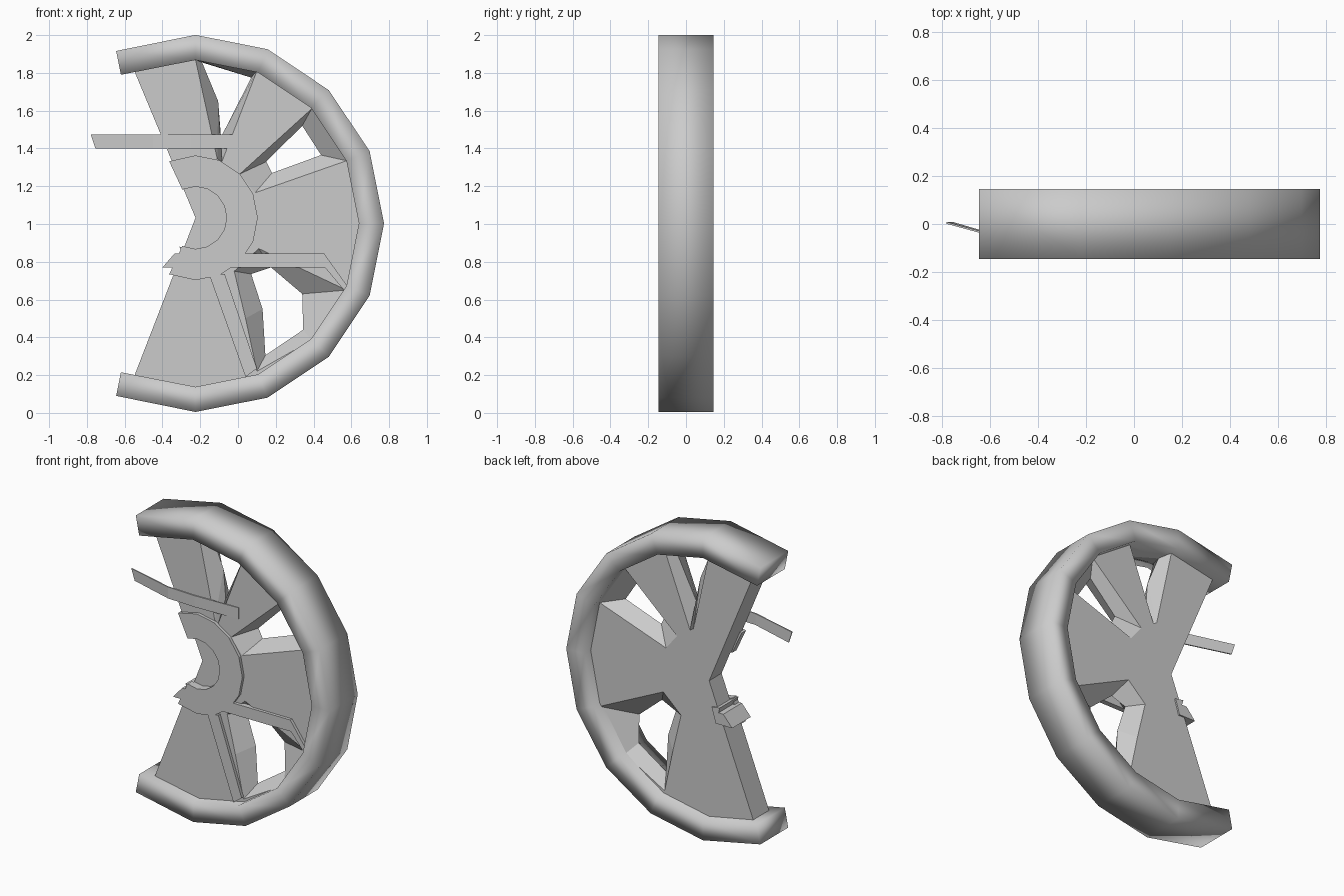
import bpy, bmesh, math

if "Cube" in bpy.data.objects:
    bpy.data.objects.remove(bpy.data.objects["Cube"])

CX = -0.225   # wheel axis x
CZ, HZ = 1.003, 1.033   # rim centre and hub centre heights


def loft(name, loops, smooth=False):
    """Closed solid skinned through equal-length loops of xyz points."""
    bm = bmesh.new()
    rows = [[bm.verts.new(p) for p in lp] for lp in loops]
    n = len(rows[0])
    for a, b in zip(rows, rows[1:]):
        for i in range(n):
            bm.faces.new((a[i], a[(i + 1) % n], b[(i + 1) % n], b[i]))
    bm.faces.new(rows[0])
    bm.faces.new(rows[-1][::-1])
    bmesh.ops.recalc_face_normals(bm, faces=bm.faces[:])
    for f in bm.faces:
        f.smooth = smooth
    me = bpy.data.meshes.new(name)
    bm.to_mesh(me)
    bm.free()
    ob = bpy.data.objects.new(name, me)
    bpy.context.collection.objects.link(ob)
    return ob


def at(pts, y):
    return [(x, y, z) for x, z in pts]


def prism(name, pts, y0, y1):
    return loft(name, [at(pts, y0), at(pts, y1)])


def polar(r, deg, cz):
    a = math.radians(deg)
    return (CX + r * math.cos(a), cz + r * math.sin(a))


def section(outer, inner, y0, y1):
    (a, b), (c, d) = outer, inner
    return [(a, y0, b), (a, y1, b), (c, y1, d), (c, y0, d)]


# broken rim: box section swept around part of a 16-gon
steps = [-90 + 22.5 * i for i in range(9)]
frames = [((-0.645, 0.09), (-0.62, 0.215))]
frames += [(polar(0.998, d, CZ), polar(0.865, d, CZ)) for d in steps]
frames += [((-0.645, 1.916), (-0.62, 1.79))]
loft("rim", [section(o, i, -0.145, 0.145) for o, i in frames], smooth=True)

# spoked web: a fan-shaped plate
fan = [(CX, HZ), (-0.555, 0.18)] + [polar(0.885, d, CZ) for d in steps] + [(-0.555, 1.825)]
web = prism("spoked_web", fan, -0.085, 0.08)

# openings between spokes, narrowest at mid-depth; plus the hub bore
holes = [
    ([(-0.225, 1.87), (0.10, 1.81), (-0.085, 1.33), (-0.11, 1.345)],
     [(-0.19, 1.855), (0.07, 1.775), (-0.09, 1.46), (-0.105, 1.65)]),
    ([(0.39, 1.61), (0.575, 1.335), (0.09, 1.165), (0.01, 1.265)],
     [(0.34, 1.52), (0.44, 1.365), (0.18, 1.27), (0.15, 1.33)]),
    ([(-0.02, 0.75), (0.04, 0.5), (0.10, 0.22), (0.39, 0.385), (0.575, 0.65), (0.11, 0.87)],
     [(0.07, 0.735), (0.13, 0.55), (0.145, 0.305), (0.345, 0.44), (0.34, 0.63), (0.175, 0.77)]),
]
cutters = []
for k, (wide, waist) in enumerate(holes):
    cutters.append(loft(f"opening_cutter_{k}", [
        at(wide, -0.12), at(wide, -0.085), at(waist, 0), at(wide, 0.08), at(wide, 0.12)]))
cutters.append(prism("bore_cutter", [polar(0.165, i * 22.5, HZ) for i in range(16)], -0.2, -0.05))
for c in cutters:
    m = web.modifiers.new("cut", 'BOOLEAN')
    m.operation = 'DIFFERENCE'
    m.solver = 'EXACT'
    m.object = c
bpy.context.view_layer.update()
dg = bpy.context.evaluated_depsgraph_get()
result = bpy.data.meshes.new_from_object(web.evaluated_get(dg))
web.modifiers.clear()
web.data = result
for c in cutters:
    bpy.data.objects.remove(c)

# hub ring standing proud of the web
ang = [-115] + steps + [115]
loft("hub_ring", [section(polar(0.33, d, HZ), polar(0.165, d, HZ), -0.105, -0.06) for d in ang])

# bent upper splinter
path = [(-0.78, 0.005), (-0.45, -0.085), (-0.25, -0.095), (0.065, -0.085)]
loops = []
for i, (x, y) in enumerate(path):
    low = x + (0.025 if i == 0 else 0)
    loops.append([(x, y - 0.004, 1.475), (x, y + 0.004, 1.475),
                  (low, y + 0.004, 1.40), (low, y - 0.004, 1.40)])
loft("upper_splinter", loops)

# lower splinter with its kinked end, and the broken stub behind it
prism("lower_splinter", [(-0.40, 0.77), (0.46, 0.77), (0.565, 0.645),
                         (0.58, 0.67), (0.455, 0.845), (-0.335, 0.845)], -0.105, -0.07)
prism("broken_stub", [(-0.40, 0.77), (-0.28, 0.77), (-0.25, 0.87),
                      (-0.31, 0.88), (-0.30, 0.845), (-0.335, 0.845)], -0.104, 0.09)

# diagonal splinter on the lower spoke
prism("diagonal_splinter", [(-0.15, 0.725), (0.04, 0.19), (0.10, 0.235), (-0.07, 0.735)],
      -0.105, -0.05)
